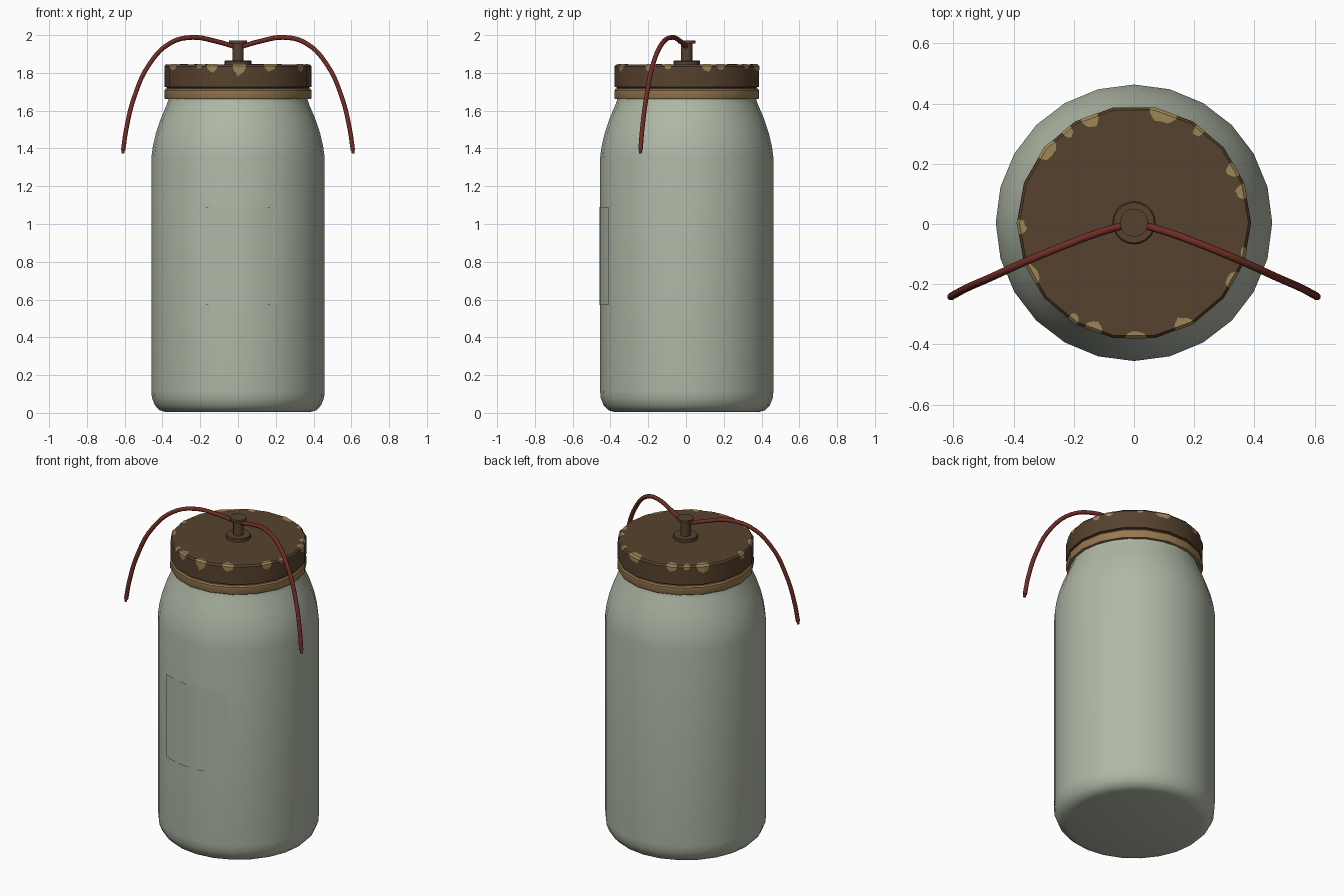
import bpy, bmesh, math, random
from mathutils import Vector

if "Cube" in bpy.data.objects:
    bpy.data.objects.remove(bpy.data.objects["Cube"])

random.seed(4)
CY = 0.004  # jar axis offset in y


def material(name, r, g, b):
    lin = [((c / 255 + 0.055) / 1.055) ** 2.4 for c in (r, g, b)]
    m = bpy.data.materials.new(name)
    m.diffuse_color = (*lin, 1)
    m.use_nodes = True
    m.node_tree.nodes["Principled BSDF"].inputs["Base Color"].default_value = m.diffuse_color
    return m


GLASS = material("grey green glass", 175, 184, 166)
RUST = material("rusty brown", 87, 66, 46)
TAN = material("worn tan", 152, 122, 80)
CHIP = material("chipped paint tan", 156, 134, 88)
RED = material("dark red wire", 112, 44, 36)
TIP = material("dark wire end", 72, 58, 46)


def finish(name, bm, mat, angle=35):
    mesh = bpy.data.meshes.new(name)
    bm.to_mesh(mesh)
    bm.free()
    ob = bpy.data.objects.new(name, mesh)
    bpy.context.collection.objects.link(ob)
    mesh.materials.append(mat)
    smooth(ob, angle)
    return ob


def smooth(ob, angle):
    bpy.ops.object.select_all(action='DESELECT')
    ob.select_set(True)
    bpy.context.view_layer.objects.active = ob
    bpy.ops.object.shade_smooth_by_angle(angle=math.radians(angle))


def lathe(name, profile, sides, mat, angle=35):
    """Spin a (radius, z) profile, closing both ends with flat caps."""
    bm = bmesh.new()
    rings = []
    for r, z in profile:
        rings.append([bm.verts.new((r * math.cos(2 * math.pi * i / sides),
                                    CY + r * math.sin(2 * math.pi * i / sides), z))
                      for i in range(sides)])
    for a, b in zip(rings, rings[1:]):
        for i in range(sides):
            j = (i + 1) % sides
            bm.faces.new((a[i], a[j], b[j], b[i]))
    bm.faces.new(rings[0][::-1])
    bm.faces.new(rings[-1])
    return finish(name, bm, mat, angle)


# Jar body with rounded base and sloping shoulder
lathe("jar", [(0.38, 0.004), (0.415, 0.014), (0.44, 0.04), (0.456, 0.08), (0.459, 0.12),
              (0.459, 1.35), (0.451, 1.41), (0.435, 1.48), (0.408, 1.56), (0.376, 1.635),
              (0.368, 1.66), (0.366, 1.72)], 24, GLASS)

# Screw band and lid
lathe("lid_band", [(0.372, 1.662), (0.386, 1.662), (0.389, 1.667), (0.389, 1.708),
                   (0.383, 1.716), (0.372, 1.718)], 18, TAN)
lathe("lid_groove", [(0.376, 1.70), (0.376, 1.74)], 18, RUST)
LID_R, LID_TOP = 0.388, 1.845
lathe("lid", [(0.374, 1.722), (0.388, 1.726), (LID_R, 1.835), (0.380, LID_TOP)], 18, RUST)

# Terminal post on the lid
lathe("post_base", [(0.071, 1.84), (0.071, 1.861), (0.067, 1.865)], 20, RUST)
lathe("post_stem", [(0.030, 1.86), (0.030, 1.96)], 12, RUST)
lathe("post_cap", [(0.047, 1.956), (0.047, 1.971)], 16, RUST)

# Curved label plate on the front
bm = bmesh.new()
cols = []
for i in range(9):
    a = math.radians(-90 - 26.8 + 53.6 * i / 8)
    cols.append([bm.verts.new((0.463 * math.cos(a), CY + 0.463 * math.sin(a), z))
                 for z in (0.57, 1.09)])
for a, b in zip(cols, cols[1:]):
    bm.faces.new((a[0], b[0], b[1], a[1]))
finish("label", bm, GLASS)


def lid_radius(a, r):
    """Distance to the edge of the 18-sided lid in direction a."""
    step = math.radians(20)
    return r * math.cos(step / 2) / math.cos(a % step - step / 2)


# Paint chips folded over the lid rim: (degrees, width, top depth, side drop)
chips = [(75, .095, .035, .03), (55, .035, .025, .015), (28, .05, .025, .02), (16, .05, .025, .03),
         (113, .06, .03, .03), (126, .035, .025, .02), (140, .075, .03, .04), (182, .05, .022, .03),
         (206, .08, .015, .02), (330, .06, .015, .03), (296, .065, .028, .03), (271, .07, .015, .052),
         (249, .06, .025, .035), (238, .035, .022, .015), (345, .035, .01, .02)]
bm = bmesh.new()
N = 8
for deg, width, depth, drop in chips:
    cols = []
    for i in range(N + 1):
        t = 2 * i / N - 1
        a = math.radians(deg) + t * width / 2 / LID_R
        bulge = max(0.12, math.sqrt(1 - t * t)) * random.uniform(0.75, 1.1)
        rim, edge = lid_radius(a, 0.380), lid_radius(a, LID_R + 0.002)
        cols.append([bm.verts.new((r * math.cos(a), CY + r * math.sin(a), z)) for r, z in (
            (edge, 1.836 - drop * bulge), (edge, 1.836),
            (rim, LID_TOP + 0.002), (rim - depth * bulge, LID_TOP + 0.002))])
    for p, q in zip(cols, cols[1:]):
        for k in range(3):
            bm.faces.new((p[k], q[k], q[k + 1], p[k + 1]))
finish("paint_chips", bm, CHIP)


def tube(name, points, radius, mat, kind):
    cu = bpy.data.curves.new(name, 'CURVE')
    cu.dimensions = '3D'
    cu.bevel_depth = radius
    cu.bevel_resolution = 2
    cu.use_fill_caps = True
    cu.resolution_u = 5
    if kind == 'BEZIER':
        sp = cu.splines.new('BEZIER')
        sp.bezier_points.add(len(points) - 1)
        for bp, p in zip(sp.bezier_points, points):
            bp.co = p
            bp.handle_left_type = bp.handle_right_type = 'AUTO'
    else:
        sp = cu.splines.new('POLY')
        sp.points.add(len(points) - 1)
        for sv, p in zip(sp.points, points):
            sv.co = (*p, 1)
    cu.materials.append(mat)
    ob = bpy.data.objects.new(name, cu)
    bpy.context.collection.objects.link(ob)
    bpy.ops.object.select_all(action='DESELECT')
    ob.select_set(True)
    bpy.context.view_layer.objects.active = ob
    bpy.ops.object.convert(target='MESH')
    smooth(bpy.context.view_layer.objects.active, 50)


# Pair of drooping wires with bare ends
path = [(.02, 0, 1.94), (.12, -.03, 1.968), (.24, -.075, 1.988), (.36, -.125, 1.957),
        (.47, -.175, 1.845), (.55, -.21, 1.67), (.592, -.232, 1.50), (.608, -.241, 1.39)]
for s, side in ((-1, "left"), (1, "right")):
    pts = [Vector((s * x, y, z)) for x, y, z in path]
    tube("wire_" + side, pts, 0.0125, RED, 'BEZIER')
    end = pts[-1]
    tube("wire_end_" + side, [end + Vector((0, 0, .005)), end + Vector((s * .002, -.001, -.017))],
         0.008, TIP, 'POLY')
